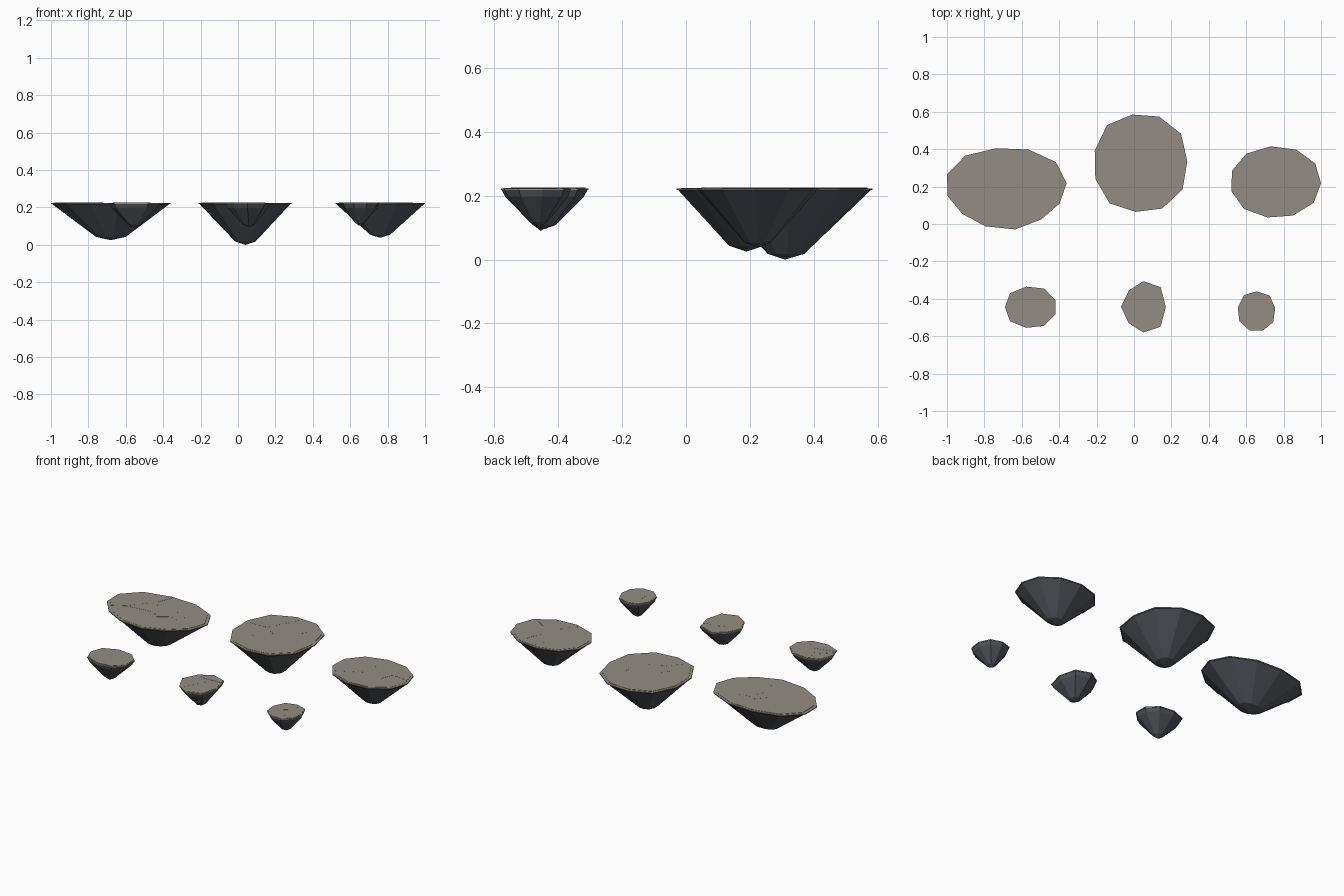
import bpy, bmesh, random
from math import sin, cos, radians, tau
from mathutils import Vector

if "Cube" in bpy.data.objects:
    bpy.data.objects.remove(bpy.data.objects["Cube"])

random.seed(4)
TOP = 0.225      # upper surface height
LIP = 0.007      # thickness of the stone slab


def material(name, rgb):
    m = bpy.data.materials.new(name)
    m.diffuse_color = (*rgb, 1)
    m.use_nodes = True
    m.node_tree.nodes["Principled BSDF"].inputs["Base Color"].default_value = m.diffuse_color
    return m


stone = material("warm grey stone", (0.29, 0.27, 0.235))
rock = material("dark slate rock", (0.085, 0.09, 0.105))


def finish(bm, name, mat):
    bmesh.ops.recalc_face_normals(bm, faces=bm.faces)
    mesh = bpy.data.meshes.new(name)
    bm.to_mesh(mesh)
    bm.free()
    mesh.materials.append(mat)
    bpy.context.collection.objects.link(bpy.data.objects.new(name, mesh))


def rim_outline(centre, half, sides, phase, lean=(0, 0), boxy=0):
    """Rounded polygon, fuller toward `lean`, fitted to its half sizes."""
    pts = []
    for i in range(sides):
        a = radians(phase) + tau * i / sides
        c, s = cos(a), sin(a)
        r = 1 + lean[0] * c * abs(s) + lean[1] * s * abs(c) + boxy * sin(2 * a) ** 2
        pts.append((r * c, r * s))
    fitted = []
    for k in (0, 1):
        lo, hi = min(p[k] for p in pts), max(p[k] for p in pts)
        fitted.append([centre[k] + half[k] * (2 * (p[k] - lo) / (hi - lo) - 1)
                       for p in pts])
    return list(zip(*fitted))


def scaled(outline, centre, s, z):
    return [Vector((centre[0] + (x - centre[0]) * s,
                    centre[1] + (y - centre[1]) * s, z)) for x, y in outline]


def lofted(name, rings, mat, tip=None):
    """Join rings of equal length, cap the first, close the last with a cap or tip."""
    bm = bmesh.new()
    loops = [[bm.verts.new(p) for p in r] for r in rings]
    n = len(loops[0])
    for a, b in zip(loops, loops[1:]):
        for i in range(n):
            j = (i + 1) % n
            bm.faces.new((a[i], a[j], b[j], b[i]))
    bm.faces.new(loops[0])
    if tip:
        t = bm.verts.new(tip)
        for i in range(n):
            bm.faces.new((loops[-1][i], loops[-1][(i + 1) % n], t))
    else:
        bm.faces.new(loops[-1])
    finish(bm, name, mat)


def flagstones(name, ring, count):
    """Split the ring into irregular cells, each raised by a hair."""
    centre = sum(ring, Vector()) / len(ring)
    seeds = [centre.lerp(random.choice(ring), random.uniform(0.1, 0.85))
             for _ in range(count)]
    out = bmesh.new()
    for s in seeds:
        bm = bmesh.new()
        bm.faces.new([bm.verts.new(p) for p in ring])
        for o in seeds:
            if (o - s).length > 1e-4 and bm.faces:
                bmesh.ops.bisect_plane(
                    bm, geom=bm.verts[:] + bm.edges[:] + bm.faces[:],
                    plane_co=(s + o) / 2, plane_no=o - s, clear_outer=True)
        lift = Vector((0, 0, random.uniform(0.0008, 0.002)))
        for f in bm.faces:
            low = [out.verts.new(v.co) for v in f.verts]
            high = [out.verts.new(v.co + lift) for v in f.verts]
            out.faces.new(high)
            for i in range(len(low)):
                j = (i + 1) % len(low)
                out.faces.new((low[i], low[j], high[j], high[i]))
        bm.free()
    finish(out, name, stone)


def island(name, outline, tip, foot, foot_z, paving, shoulder=False):
    # thin slab forming the rim
    lofted(name + "_rim", [scaled(outline, tip, 1, TOP - 0.0015),
                           scaled(outline, tip, 1, TOP - LIP)], stone)
    # cracked paving set in from the rim
    flagstones(name + "_paving", scaled(outline, tip, 0.94, TOP - 0.0015), paving)
    # tapering rock underneath, optionally with a steeper shoulder
    rings = [scaled(outline, tip, 0.98, TOP - LIP)]
    if shoulder:
        rings.append(scaled(outline, tip, 0.9, 0.197))
    rings.append(scaled(outline, tip, foot, foot_z))
    lofted(name + "_rock", rings, rock, tip)


# three large islands at the back
island("wide_island",
       rim_outline((-.68, .188), (.32, .217), 12, 9, lean=(0, .14)),
       (-.68, .19, .025), .25, .043, 11)
island("tall_island",
       rim_outline((.0375, .325), (.2475, .26), 11, 2, boxy=.06),
       (.04, .31, 0), .22, .018, 11)
island("right_island",
       rim_outline((.76, .225), (.24, .19), 11, -2, boxy=.02),
       (.76, .225, .038), .22, .054, 10)

# three small islands at the front
island("small_left_island",
       rim_outline((-.555, -.445), (.135, .11), 9, 20, boxy=.05),
       (-.555, -.455, .09), .24, .108, 6, shoulder=True)
island("small_middle_island",
       rim_outline((.05, -.443), (.12, .137), 8, 0, lean=(.18, 0)),
       (.06, -.445, .095), .26, .108, 5, shoulder=True)
island("small_right_island",
       rim_outline((.655, -.465), (.1, .105), 9, 9, boxy=.05),
       (.65, -.46, .102), .25, .117, 5, shoulder=True)
